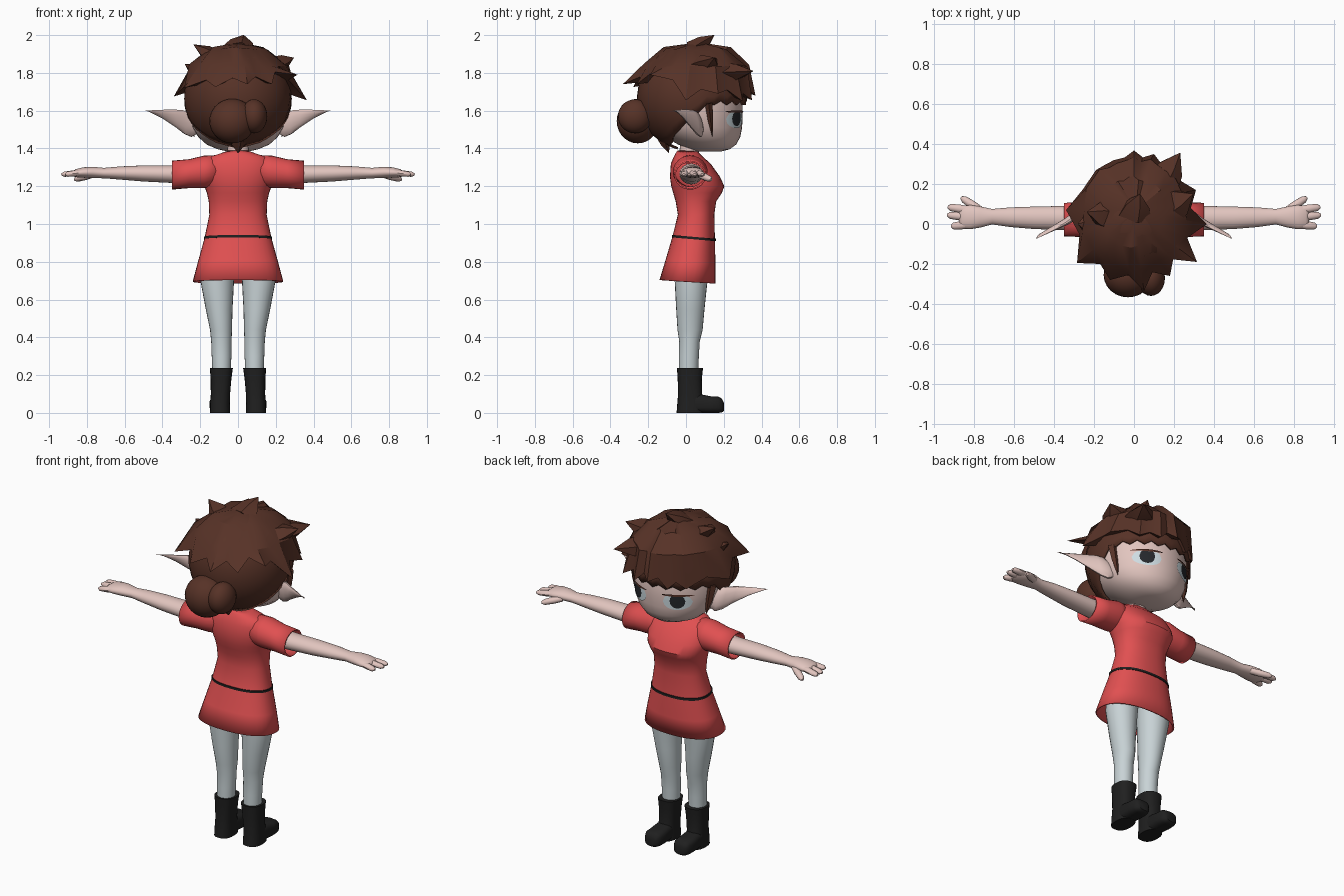
import bpy, bmesh, math, random
from mathutils import Vector

if "Cube" in bpy.data.objects:
    bpy.data.objects.remove(bpy.data.objects["Cube"])

random.seed(4)
V = Vector


def mat(name, r, g, b):
    m = bpy.data.materials.new(name)
    m.diffuse_color = (r, g, b, 1)
    m.use_nodes = True
    m.node_tree.nodes["Principled BSDF"].inputs["Base Color"].default_value = m.diffuse_color
    return m


SKIN = mat("skin", .76, .56, .52)
HAIR = mat("brown hair", .095, .032, .02)
RED = mat("red cloth", .75, .08, .082)
GREY = mat("pale grey stockings", .58, .65, .67)
BLACK = mat("black leather", .014, .014, .014)
WHITE = mat("eye white", .62, .72, .76)
IRIS = mat("dark iris", .018, .021, .025)


def make(name, verts, faces, m, angle=40, thick=0):
    bm = bmesh.new()
    vs = [bm.verts.new(v) for v in verts]
    for f in faces:
        bm.faces.new([vs[i] for i in f])
    bmesh.ops.remove_doubles(bm, verts=bm.verts, dist=1e-5)
    bmesh.ops.recalc_face_normals(bm, faces=bm.faces)
    me = bpy.data.meshes.new(name)
    bm.to_mesh(me)
    bm.free()
    me.materials.append(m)
    ob = bpy.data.objects.new(name, me)
    bpy.context.collection.objects.link(ob)
    bpy.ops.object.select_all(action='DESELECT')
    ob.select_set(True)
    bpy.context.view_layer.objects.active = ob
    bpy.ops.object.shade_smooth_by_angle(angle=math.radians(angle))
    if thick:
        mod = ob.modifiers.new("thickness", 'SOLIDIFY')
        mod.thickness = thick
    return ob


def loft(name, rings, m, n=24, p=2, caps=True, mirror=False, **kw):
    """Skin (centre, u, v) rings; p > 2 makes the section boxier."""
    for s in ((1, -1) if mirror else (1,)):
        verts, faces = [], []
        for c, u, v in rings:
            for i in range(n):
                a = math.tau * i / n
                ca, sa = math.cos(a), math.sin(a)
                q = V(c) + V(u) * math.copysign(abs(ca) ** (2 / p), ca) + V(v) * math.copysign(abs(sa) ** (2 / p), sa)
                verts.append((q.x * s, q.y, q.z))
        for k in range(len(rings) - 1):
            for i in range(n):
                j = (i + 1) % n
                faces.append((k * n + i, k * n + j, k * n + n + j, k * n + n + i))
        if caps:
            faces += [tuple(range(n)), tuple(range(len(verts) - n, len(verts)))]
        make(name + (("_right" if s > 0 else "_left") if mirror else ""), verts, faces, m, **kw)


def zr(z, rx, y0, y1, x=0, tilt=0):      # horizontal ring
    return ((x, (y0 + y1) / 2, z), (rx, 0, 0), (0, (y1 - y0) / 2, tilt))


def xr(x, y0, y1, z0, z1):               # ring facing along x
    return ((x, (y0 + y1) / 2, (z0 + z1) / 2), (0, (y1 - y0) / 2, 0), (0, 0, (z1 - z0) / 2))


def spike(name, a, b, w, m, prof=((0, 1), (.5, .72), (1, .02)), n=5, flat=.6, **kw):
    a, b = V(a), V(b)
    d = (b - a).normalized()
    u = d.cross(V((0, 0, 1)) if abs(d.z) < .9 else V((0, 1, 0))).normalized()
    v = d.cross(u)
    loft(name, [(a.lerp(b, t), u * w * k, v * w * k * flat) for t, k in prof], m, n=n, **kw)


def lerp(keys, t):
    for a, b in zip(keys, keys[1:]):
        if t <= b[0]:
            f = max(0, (t - a[0]) / (b[0] - a[0]))
            return [p + (q - p) * f for p, q in zip(a, b)]
    return keys[-1]


# Head: (z, half width, back, front)
HEAD = [(1.385, .06, .05, .19), (1.395, .105, .02, .23), (1.42, .165, -.04, .265), (1.46, .21, -.11, .287),
        (1.51, .24, -.17, .297), (1.57, .252, -.2, .3), (1.65, .258, -.2, .3), (1.75, .24, -.18, .27), (1.85, .15, -.1, .2)]
loft("head", [zr(*k) for k in HEAD], SKIN, n=40, angle=60)
loft("neck", [zr(1.33, .06, -.04, .07), zr(1.43, .055, -.03, .07)], SKIN)


# Eyes: thin patches that follow the face
def patch(name, xc, zc, w, h, top, m, off):
    for s in (1, -1):
        nu, nv = 17, 6
        verts, faces = [], []
        for i in range(nu):
            u = -1 + 2 * i / (nu - 1)
            e = h * math.sqrt(max(0, 1 - u * u))
            lo, hi = min(zc - e, top - .001), min(zc + e, top)
            for j in range(nv):
                x, z = xc + u * w, lo + (hi - lo) * j / (nv - 1)
                _, rx, y0, y1 = lerp(HEAD, z)
                y = (y0 + y1) / 2 + (y1 - y0) / 2 * math.sqrt(max(0, 1 - (x / rx) ** 2))
                verts.append((s * x, y + off, z))
        for i in range(nu - 1):
            for j in range(nv - 1):
                a = i * nv + j
                faces.append((a, a + 1, a + nv + 1, a + nv))
        make(name + ("_right" if s > 0 else "_left"), verts, faces, m)


patch("eye_white", .125, 1.555, .07, .048, 1.59, WHITE, .005)
patch("iris", .13, 1.56, .037, .042, 1.589, IRIS, .008)
patch("eyelid_line", .127, 1.595, .078, .006, 1.7, HAIR, .009)

# Pointed ears, swept outward and back
ear = []
for x, y, z0, z1, t in ((.22, .07, 1.48, 1.57, .02), (.255, .065, 1.46, 1.595, .024), (.29, .045, 1.475, 1.605, .02),
                        (.335, .015, 1.51, 1.607, .015), (.41, -.025, 1.56, 1.605, .009), (.484, -.063, 1.597, 1.6, .001)):
    ear.append(((x, y, (z0 + z1) / 2), (t * .45, t, 0), (.008, -.012, (z1 - z0) / 2)))
loft("ear", ear, SKIN, n=14, mirror=True)

# Scalp hair: ellipsoid shell whose lower edge varies from fringe to nape
N, M = 44, 12
EDGE = [(0, 1.63), (65, 1.63), (85, 1.585), (105, 1.5), (130, 1.43), (180, 1.395)]
verts, faces = [], []
for i in range(N):
    a = math.tau * i / N
    deg = math.degrees(min(a, math.tau - a))
    ze = lerp(EDGE, deg)[1] + (.022 * (i % 2) if deg < 75 else 0)
    end = math.acos((ze - 1.67) / .285)
    for j in range(M):
        ph = end * (j + .02) / (M - .98)
        verts.append((.285 * math.sin(ph) * math.sin(a), .03 + .29 * math.sin(ph) * math.cos(a), 1.67 + .285 * math.cos(ph)))
for i in range(N):
    k = (i + 1) % N
    faces += [(i * M + j, k * M + j, k * M + j + 1, i * M + j + 1) for j in range(M - 1)]
faces.append(tuple(i * M for i in range(N)))
make("scalp_hair", verts, faces, HAIR, thick=.012)

# Jagged top layer: hem of tips with valleys between
tips = [(.365, 0, 1.655), (.31, .17, 1.69), (.21, .3, 1.65), (.1, .35, 1.655), (0, .368, 1.68), (-.1, .32, 1.645), (-.19, .27, 1.65),
        (-.34, .07, 1.675), (-.285, -.195, 1.72), (-.12, -.28, 1.725), (.05, -.335, 1.74), (.18, -.26, 1.74), (.315, -.19, 1.79)]
hem = []
for a, b in zip(tips, tips[1:] + tips[:1]):
    a, b = V(a), V(b)
    d = (a + b) / 2 - V((0, .04, 0))
    ang = math.atan2(d.y, d.x)
    hem += [a, V((.287 * math.cos(ang), .04 + .297 * math.sin(ang), (a.z + b.z) / 2 + .04))]
n = len(hem)
verts = [V((.01, .07, 1.962)), V((0, .04, 1.78))]
for rx, yc, z in ((.16, .06, 1.93), (.262, .05, 1.84)):
    for h in hem:
        ang = math.atan2(h.y - .04, h.x)
        k = rx + random.uniform(-.012, .012)
        verts.append(V((k * math.cos(ang), yc + k * 1.06 * math.sin(ang), z + random.uniform(-.01, .01))))
verts += hem
faces = []
for i in range(n):
    j = (i + 1) % n
    faces += [(0, 2 + i, 2 + j), (1, 2 + 2 * n + i, 2 + 2 * n + j)]
    faces += [(2 + r * n + i, 2 + r * n + j, 2 + r * n + n + j, 2 + r * n + n + i) for r in (0, 1)]
make("top_hair", verts, faces, HAIR, angle=32)

# Loose locks, nape point and sideburns
for i, (a, b, w) in enumerate([((.0, .04, 1.92), (.03, .15, 2.0), .09), ((-.11, .04, 1.87), (-.235, .06, 1.95), .09),
                               ((.17, .08, 1.83), (.295, .15, 1.88), .1), ((.13, .2, 1.8), (.23, .355, 1.81), .1),
                               ((-.17, 0, 1.78), (-.28, .0, 1.845), .1), ((0, -.13, 1.48), (0, -.09, 1.375), .06)]):
    spike(f"hair_lock_{i + 1}", a, b, w, HAIR)
spike("sideburn", (.25, .12, 1.64), (.232, .14, 1.46), .035, HAIR, mirror=True)

# Hair bun of two lobes
for name, c, r in (("bun_large", (-.03, -.255, 1.545), (.122, .112, .118)), ("bun_small", (.085, -.27, 1.57), (.07, .09, .09))):
    bpy.ops.mesh.primitive_uv_sphere_add(segments=24, ring_count=14, radius=1, location=c)
    ob = bpy.context.object
    ob.name, ob.scale = name, r
    ob.data.materials.append(HAIR)
    bpy.ops.object.shade_smooth()

# Dress, belt and sleeves
loft("dress", [zr(.695, .24, -.14, .155, tilt=-.01), zr(.8, .212, -.108, .156, tilt=-.01), zr(.93, .176, -.07, .153, tilt=-.01),
               zr(1.05, .152, -.043, .15), zr(1.12, .155, -.055, .16), zr(1.165, .165, -.068, .19), zr(1.2, .178, -.078, .203),
               zr(1.25, .19, -.085, .18), zr(1.32, .185, -.08, .13), zr(1.355, .15, -.065, .09), zr(1.375, .09, -.055, .07),
               zr(1.388, .052, -.045, .06)], RED, n=36, p=2.3, caps=False, thick=.008)
loft("belt", [zr(z, .181, -.075, .158, tilt=-.01) for z in (.919, .932)], BLACK, n=36, p=2.3)
loft("sleeve", [xr(.1, -.06, .1, 1.2, 1.365), xr(.18, -.07, .115, 1.19, 1.362), xr(.26, -.065, .108, 1.19, 1.343),
                xr(.35, -.062, .106, 1.182, 1.335)], RED, caps=False, mirror=True, thick=.008)

# Arms, fingers and thumb
loft("arm", [xr(.2, -.035, .09, 1.21, 1.32), xr(.36, -.03, .09, 1.218, 1.31), xr(.5, -.025, .087, 1.225, 1.31),
             xr(.62, -.015, .083, 1.235, 1.305), xr(.71, -.002, .075, 1.242, 1.297), xr(.77, -.018, .088, 1.243, 1.303),
             xr(.82, -.026, .095, 1.245, 1.3), xr(.86, -.022, .09, 1.248, 1.29), xr(.875, -.01, .075, 1.255, 1.28)],
     SKIN, mirror=True, angle=60)
FINGER = ((0, .9), (.4, 1), (.85, .85), (1, .35))
for i, (y0, y1, x1) in enumerate(((.07, .085, .932), (.035, .045, .935), (-.002, -.012, .915))):
    spike(f"finger_{i + 1}", (.83, y0, 1.272), (x1, y1, 1.262), .021, SKIN, FINGER, n=10, flat=.8, mirror=True)
spike("thumb", (.77, .07, 1.262), (.865, .133, 1.235), .021, SKIN, FINGER, n=10, flat=.9, mirror=True)

# Legs
loft("leg", [zr(.88, .085, -.04, .13, .09), zr(.78, .09, -.06, .122, .105), zr(.7, .089, -.06, .114, .11),
             zr(.55, .071, -.052, .098, .1), zr(.44, .058, -.045, .088, .09), zr(.38, .054, -.036, .073, .088),
             zr(.3, .052, -.038, .068, .087), zr(.2, .048, -.038, .064, .087)], GREY, mirror=True)

# Boots: shaft and foot
loft("boot_shaft", [zr(.238, .061, -.048, .09, .088), zr(.18, .055, -.044, .084, .09), zr(.1, .051, -.042, .085, .093),
                    zr(.05, .052, -.046, .095, .095), zr(0, .053, -.05, .095, .095)], BLACK, p=2.5, mirror=True)
loft("boot_foot", [((.096, y, (z0 + z1) / 2), (w, 0, 0), (0, 0, (z1 - z0) / 2)) for y, w, z0, z1 in
                   ((.02, .048, 0, .1), (.08, .051, 0, .098), (.13, .055, 0, .088), (.17, .053, 0, .087),
                    (.19, .044, .002, .075), (.2, .03, .01, .055))], BLACK, p=3, mirror=True)
